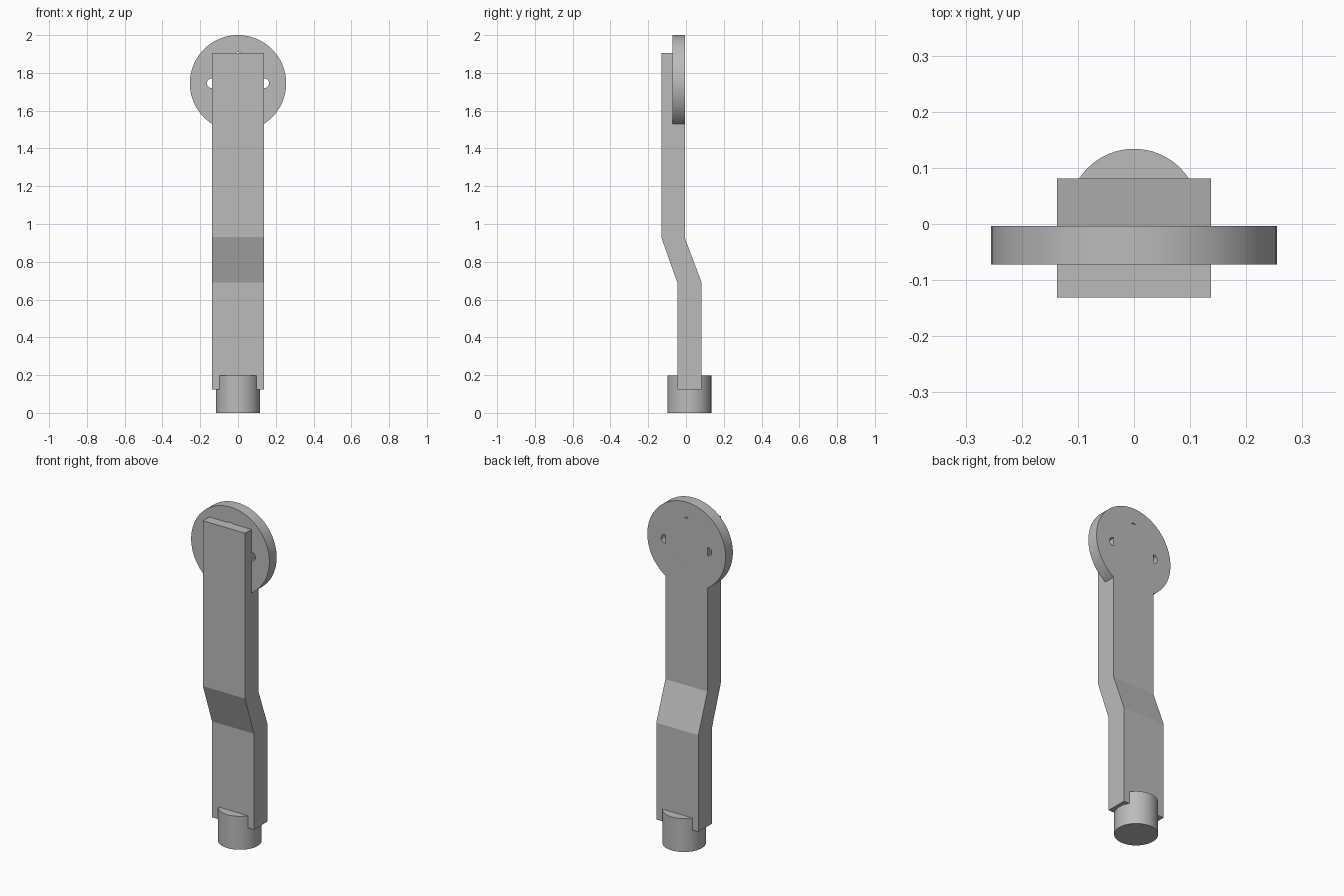
import bpy
import bmesh
import math
from mathutils import Vector

cube = bpy.data.objects.get("Cube")
if cube:
    bpy.data.objects.remove(cube, do_unlink=True)

grey = bpy.data.materials.new("plain grey")
grey.use_nodes = True
colour = (0.5, 0.5, 0.5, 1.0)
grey.diffuse_color = colour
grey.node_tree.nodes["Principled BSDF"].inputs["Base Color"].default_value = colour

ARM_HALF_WIDTH = 0.137
FLANGE_Z, FLANGE_RADIUS = 1.745, 0.255
FRONT, BACK = -0.072, -0.004


def prism(name, outline, extrusion):
    """Solid made by sweeping a flat outline along a vector."""
    bm = bmesh.new()
    face = bm.faces.new([bm.verts.new(p) for p in outline])
    swept = bmesh.ops.extrude_face_region(bm, geom=[face])["geom"]
    verts = [v for v in swept if isinstance(v, bmesh.types.BMVert)]
    bmesh.ops.translate(bm, vec=Vector(extrusion), verts=verts)
    bmesh.ops.recalc_face_normals(bm, faces=bm.faces)
    mesh = bpy.data.meshes.new(name)
    bm.to_mesh(mesh)
    bm.free()
    mesh.materials.append(grey)
    obj = bpy.data.objects.new(name, mesh)
    bpy.context.collection.objects.link(obj)
    return obj


def circle(radius, steps):
    for i in range(steps):
        a = math.tau * i / steps
        yield radius * math.cos(a), radius * math.sin(a)


def disc(name, x, z, radius, front, back, steps):
    """Cylinder lying along y."""
    ring = [(x + u, front, z + v) for u, v in circle(radius, steps)]
    return prism(name, ring, (0, back - front, 0))


def combine(target, other, operation):
    """Apply a boolean and remove the second solid."""
    mod = target.modifiers.new("join", "BOOLEAN")
    mod.operation = operation
    mod.solver = "EXACT"
    mod.object = other
    bpy.context.view_layer.objects.active = target
    bpy.ops.object.modifier_apply(modifier=mod.name)
    bpy.data.objects.remove(other, do_unlink=True)


# Cranked flat bar, drawn from the side and swept across its width
profile = [(-0.131, 1.905), (-0.131, 0.93), (-0.046, 0.69), (-0.046, 0.125),
           (0.081, 0.125), (0.081, 0.695), (BACK, 0.92), (BACK, 1.905)]
arm = prism("cranked_arm", [(-ARM_HALF_WIDTH, y, z) for y, z in profile],
            (2 * ARM_HALF_WIDTH, 0, 0))

# Round flange with a ring of four bolt holes
flange = disc("flange", 0, FLANGE_Z, FLANGE_RADIUS, FRONT, BACK, 96)
for x, z in circle(0.14, 4):
    hole = disc("bolt_hole", x, FLANGE_Z + z, 0.025, FRONT - 0.1, BACK + 0.1, 32)
    combine(flange, hole, "DIFFERENCE")

# Round foot
foot = prism("foot", [(x, 0.0175 + y, 0) for x, y in circle(0.1165, 64)],
             (0, 0, 0.197))

# Weld the parts into one body
combine(arm, flange, "UNION")
combine(arm, foot, "UNION")

for obj in bpy.context.selected_objects:
    obj.select_set(False)
arm.select_set(True)
bpy.context.view_layer.objects.active = arm
bpy.ops.object.shade_smooth_by_angle(angle=math.radians(15))
